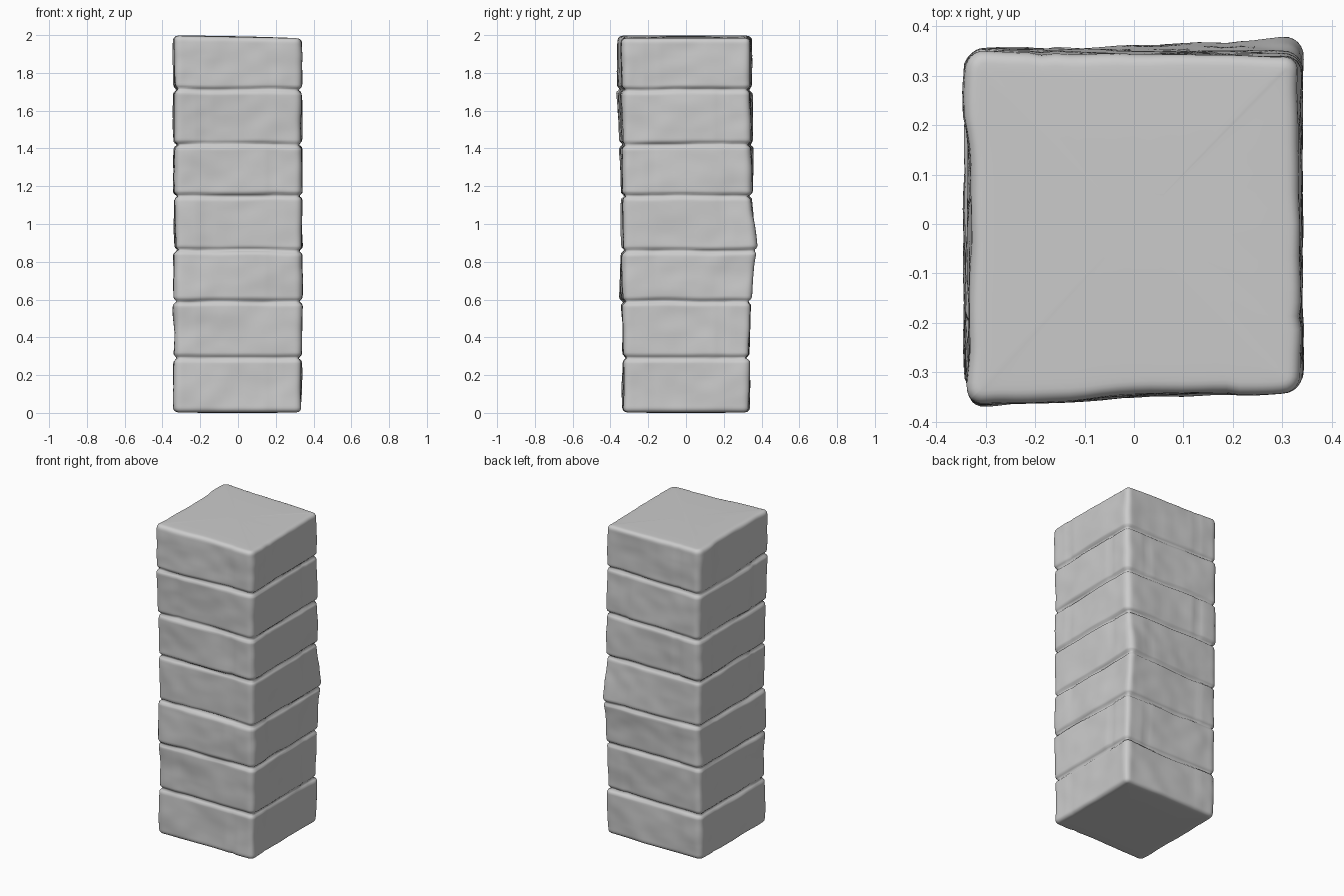
import bpy, bmesh, math, random
from mathutils import Vector, noise

if "Cube" in bpy.data.objects:
    bpy.data.objects.remove(bpy.data.objects["Cube"])

random.seed(4)
JOINTS = [0.0, 0.29, 0.59, 0.86, 1.15, 1.42, 1.71, 2.0]
# y of each pillar corner at every joint level
FRONT_L = [-.338, -.334, -.347, -.347, -.345, -.352, -.372, -.362]
FRONT_R = [-.332, -.33, -.333, -.335, -.335, -.335, -.335, -.338]
BACK_L = [.335, .336, .342, .35, .347, .357, .353, .347]
BACK_R = [.335, .337, .347, .376, .347, .342, .338, .343]
HALF = 0.337
CORNER = 0.035
SIDE_STEPS = 32
OFFSETS = [[random.uniform(-.004, .004) for _ in range(8)] for _ in range(7)]


def course_of(z):
    for i in range(6):
        if z < JOINTS[i + 1]:
            return i
    return 6


def level(table, z):
    i = course_of(z)
    t = (z - JOINTS[i]) / (JOINTS[i + 1] - JOINTS[i])
    return table[i] * (1 - t) + table[i + 1] * t


def rounded_square(side, t):
    """Unit-square point with rounded corner, plus outward normal."""
    a, b = [(t, -1), (1, t), (-t, 1), (-1, -t)][side]
    c = 1 - CORNER / HALF
    q = Vector((max(-c, min(c, a)), max(-c, min(c, b))))
    n = (Vector((a, b)) - q).normalized()
    return q + n * (1 - c), n


def relief(side, t, z, p):
    """Outward offset: mortar grooves, stone offsets and weathering."""
    i = course_of(z)
    s = t * HALF
    split = (-0.18 if (i + side) % 2 else 0.18)
    wob = 0.006 * noise.noise(p * 5 + Vector((9, 0, 0)))
    d = -0.017 * sum(math.exp(-((z + wob - j) / 0.011) ** 2)
                     for j in JOINTS[1:-1])
    d -= 0.006 * math.exp(-((s + wob - split) / 0.01) ** 2)
    edge = max(0, 1 - ((abs(t) - 0.8) / 0.2 if abs(t) > 0.8 else 0))
    d += OFFSETS[i][side * 2 + (s > split)] * edge
    q = p + Vector((0, 0, i * 3.7))
    d += 0.009 * noise.noise(q * 4) + 0.004 * noise.noise(q * 11)
    return d


bm = bmesh.new()


def make_ring(z, inset):
    ring = []
    for side in range(4):
        for k in range(SIDE_STEPS):
            # denser samples near the corners
            t = math.sin((2 * k / SIDE_STEPS - 1) * math.pi / 2)
            uv, n = rounded_square(side, t)
            u, v = uv
            w = (u + 1) / 2
            yf = level(FRONT_L, z) * (1 - w) + level(FRONT_R, z) * w
            yb = level(BACK_L, z) * (1 - w) + level(BACK_R, z) * w
            p = Vector((u * HALF, yf + (yb - yf) * (v + 1) / 2, z))
            d = relief(side, t, z, p) - inset
            zz = z - 0.014 * w * max(0, (z - 1.71) / 0.29)
            ring.append(bm.verts.new((p.x + n.x * d, p.y + n.y * d, zz)))
    return ring


def bridge(a, b):
    for k in range(len(a)):
        m = (k + 1) % len(a)
        bm.faces.new((a[k], a[m], b[m], b[k]))


def cap(ring, sign):
    """Gently crowned end made of shrinking rings."""
    cx = sum((v.co for v in ring), Vector()) / len(ring)
    prev = ring
    for s in (0.97, 0.92, 0.8, 0.6, 0.4, 0.2):
        new = []
        for v in ring:
            co = cx + (v.co - cx) * s
            co.z += sign * 0.004 * (1 - s) ** 0.5
            new.append(bm.verts.new(co))
        bridge(prev, new)
        prev = new
    bm.faces.new(prev)


# Stacked stone courses as one continuous skin with rounded ends
R = 0.025
rows = [(0.003 + R * (1 - math.cos(a)), R * (1 - math.sin(a)))
        for a in (0, .3, .6, .9, 1.2)]
rows += [(R + 0.003 + (1.994 - 2 * R) * k / 200, 0) for k in range(201)]
rows += [(1.997 - R * (1 - math.cos(a)), R * (1 - math.sin(a)))
         for a in (1.2, .9, .6, .3, 0)]
rings = [make_ring(z, i) for z, i in rows]
for lower, upper in zip(rings, rings[1:]):
    bridge(lower, upper)
cap(rings[0], -1)
cap(rings[-1], 1)
bmesh.ops.recalc_face_normals(bm, faces=bm.faces[:])

mesh = bpy.data.meshes.new("stone_pillar")
bm.to_mesh(mesh)
bm.free()
pillar = bpy.data.objects.new("stone_pillar", mesh)
bpy.context.collection.objects.link(pillar)
for poly in mesh.polygons:
    poly.use_smooth = True
